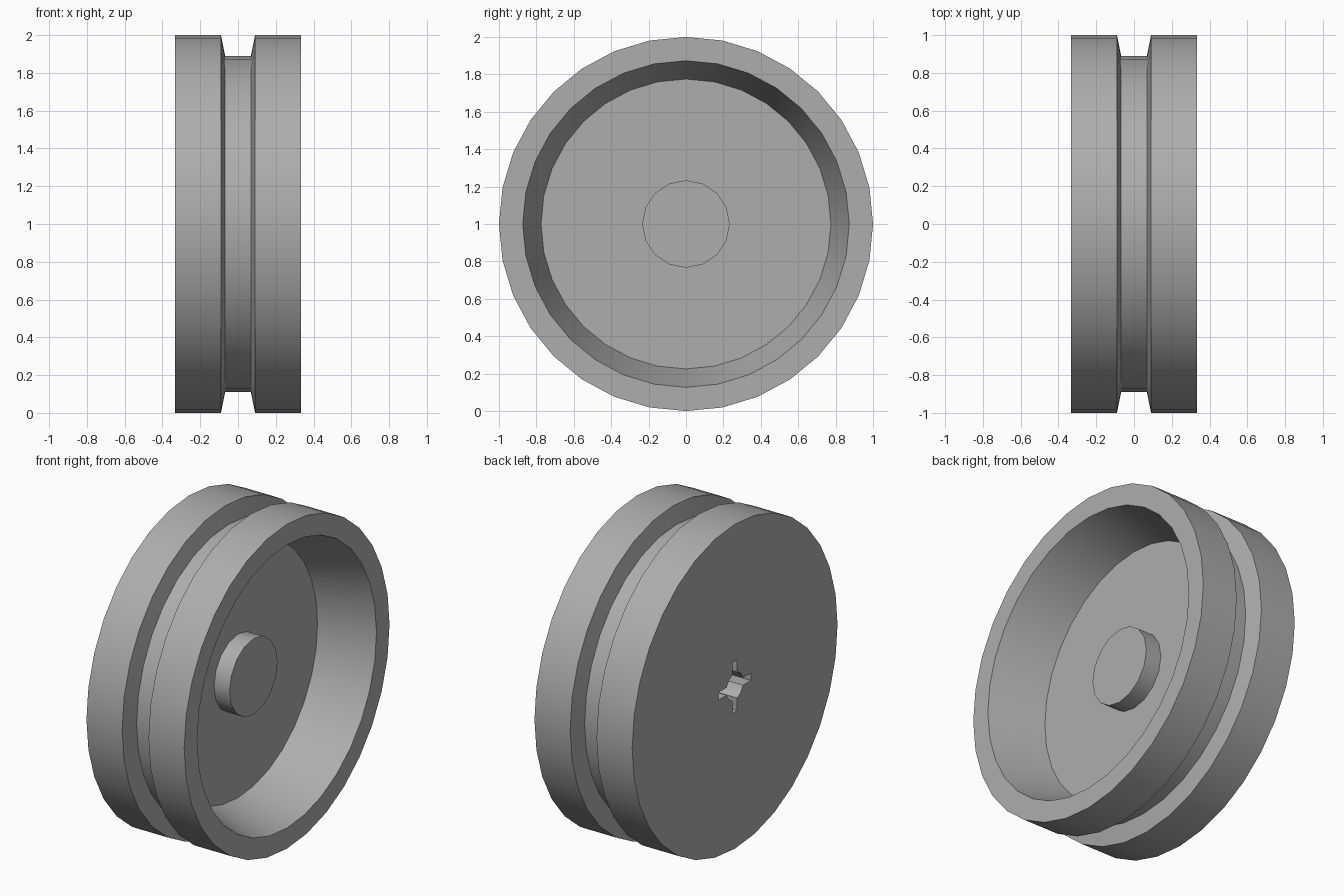
import bpy, bmesh, math
from math import sin, cos, pi

if "Cube" in bpy.data.objects:
    bpy.data.objects.remove(bpy.data.objects["Cube"])


def finish(name, bm):
    bmesh.ops.recalc_face_normals(bm, faces=bm.faces)
    me = bpy.data.meshes.new(name)
    bm.to_mesh(me)
    bm.free()
    ob = bpy.data.objects.new(name, me)
    ob.location.z = 1.0
    bpy.context.collection.objects.link(ob)
    return ob


def lathe_x(name, profile, sides):
    """Turn (x, radius) points about the x axis and cap both ends."""
    bm = bmesh.new()
    rings = [[bm.verts.new((x, r * cos(2 * pi * i / sides), r * sin(2 * pi * i / sides)))
              for i in range(sides)] for x, r in profile]
    for a, b in zip(rings, rings[1:]):
        for i in range(sides):
            j = (i + 1) % sides
            bm.faces.new((a[i], a[j], b[j], b[i]))
    bm.faces.new(rings[0])
    bm.faces.new(rings[-1])
    return finish(name, bm)


def prism_x(name, outline, x0, x1):
    """Extrude a (y, z) outline along x."""
    bm = bmesh.new()
    face = bm.faces.new([bm.verts.new((x0, y, z)) for y, z in outline])
    new = bmesh.ops.extrude_face_region(bm, geom=[face])["geom"]
    verts = [v for v in new if isinstance(v, bmesh.types.BMVert)]
    bmesh.ops.translate(bm, verts=verts, vec=(x1 - x0, 0, 0))
    return finish(name, bm)


def select_only(ob):
    bpy.ops.object.select_all(action='DESELECT')
    ob.select_set(True)
    bpy.context.view_layer.objects.active = ob


# Dark grey for the whole wheel
grey = bpy.data.materials.new("dark_grey")
grey.diffuse_color = (0.42, 0.42, 0.42, 1.0)
grey.use_nodes = True
grey.node_tree.nodes["Principled BSDF"].inputs["Base Color"].default_value = grey.diffuse_color

# Wheel body: flat back, grooved tread, tapered dish on the right side
wheel = lathe_x("wheel_body", [
    (-0.333, 1.0), (-0.09, 1.0), (-0.068, 0.89), (0.068, 0.89), (0.09, 1.0),
    (0.333, 1.0), (0.333, 0.873), (0.0, 0.775)], 32)

# Hub disc on the dish floor
hub = lathe_x("hub", [(0.0, 0.234), (0.106, 0.234)], 16)

# Axle hole: round centre with four slots
quarter = [(0.157, -0.023), (0.157, 0.023), (0.08, 0.023), (0.059, 0.059), (0.023, 0.08)]
outline = []
for k in range(4):
    c, s = round(cos(k * pi / 2)), round(sin(k * pi / 2))
    outline += [(y * c - z * s, y * s + z * c) for y, z in quarter]
cutter = prism_x("axle_hole_cutter", outline, -0.5, -0.03)
cutter.hide_render = True

cut = wheel.modifiers.new("axle_hole", 'BOOLEAN')
cut.operation = 'DIFFERENCE'
cut.solver = 'EXACT'
cut.object = cutter
select_only(wheel)
bpy.ops.object.modifier_apply(modifier=cut.name)
bpy.data.objects.remove(cutter)

# Smooth round walls with sharp rims, one material
for ob in (wheel, hub):
    ob.data.materials.clear()
    ob.data.materials.append(grey)
    select_only(ob)
    bpy.ops.object.shade_smooth_by_angle(angle=math.radians(30))
